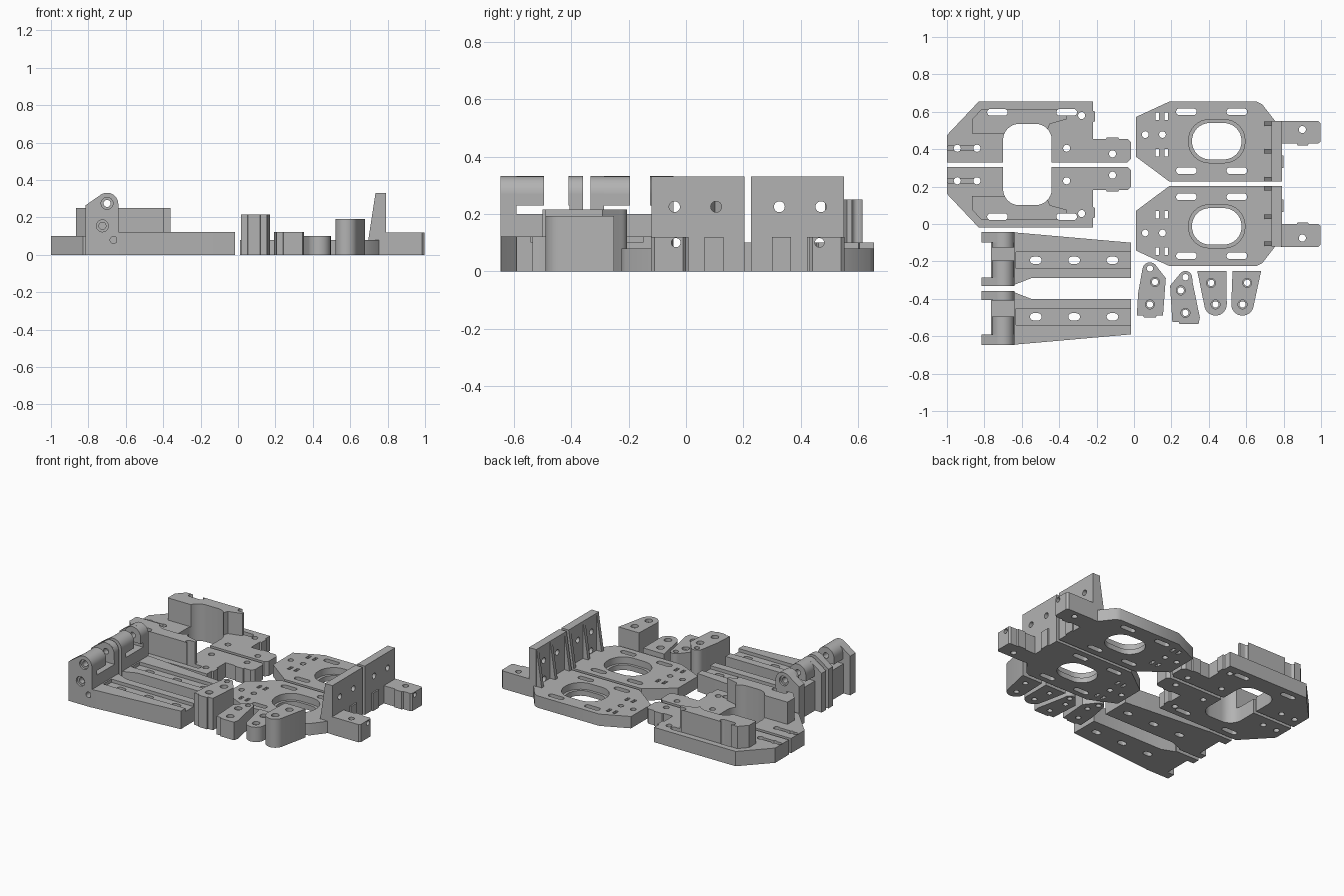
import bpy, bmesh, math

if "Cube" in bpy.data.objects:
    bpy.data.objects.remove(bpy.data.objects["Cube"])

grey = bpy.data.materials.new("light grey")
grey.diffuse_color = (0.45, 0.45, 0.45, 1)
grey.use_nodes = True
grey.node_tree.nodes["Principled BSDF"].inputs["Base Color"].default_value = grey.diffuse_color


def rr(x0, x1, y0, y1, r, n=8):
    """Rounded rectangle outline."""
    pts = []
    for cx, cy, a in ((x1 - r, y1 - r, 0), (x0 + r, y1 - r, 90), (x0 + r, y0 + r, 180), (x1 - r, y0 + r, 270)):
        for i in range(n + 1):
            t = math.radians(a + 90 * i / n)
            pts.append((cx + r * math.cos(t), cy + r * math.sin(t)))
    return pts


def disc(x, y, r):
    return rr(x - r, x + r, y - r, y + r, r, 6)


def slot(x, y, length, w):
    return rr(x - length / 2, x + length / 2, y - w / 2, y + w / 2, w / 2)


def box(x0, x1, y0, y1):
    return [(x0, y0), (x1, y0), (x1, y1), (x0, y1)]


def arc(cx, cy, r, a0, a1, n=12):
    return [(cx + r * math.cos(math.radians(a0 + (a1 - a0) * i / n)),
             cy + r * math.sin(math.radians(a0 + (a1 - a0) * i / n))) for i in range(n + 1)]


def solid(bm, pts, lo, hi, axis):
    """Extrude an outline along an axis into bm."""
    place = {'z': lambda u, v, w: (u, v, w), 'y': lambda u, v, w: (u, w, v), 'x': lambda u, v, w: (w, u, v)}[axis]
    clean = [p for i, p in enumerate(pts) if math.dist(p, pts[i - 1]) > 1e-4]
    a = [bm.verts.new(place(u, v, lo)) for u, v in clean]
    b = [bm.verts.new(place(u, v, hi)) for u, v in clean]
    faces = [bm.faces.new(a), bm.faces.new(b)]
    for i in range(len(a)):
        faces.append(bm.faces.new((a[i - 1], a[i], b[i], b[i - 1])))
    bmesh.ops.recalc_face_normals(bm, faces=faces)


def mesh_object(name, solids):
    bm = bmesh.new()
    for s in solids:
        solid(bm, *s)
    me = bpy.data.meshes.new(name)
    bm.to_mesh(me)
    bm.free()
    ob = bpy.data.objects.new(name, me)
    bpy.context.collection.objects.link(ob)
    return ob


def part(name, pts, lo, hi, axis='z', cuts=()):
    """Extruded part with cutters (outline, lo, hi, axis) subtracted."""
    ob = mesh_object(name, [(pts, lo, hi, axis)])
    ob.data.materials.append(grey)
    bpy.ops.object.select_all(action='DESELECT')
    bpy.context.view_layer.objects.active = ob
    ob.select_set(True)
    if cuts:
        cutter = mesh_object("cutter", cuts)
        cutter.data.materials.append(grey)
        cutter.hide_render = True
        m = ob.modifiers.new("cut", 'BOOLEAN')
        m.operation, m.solver, m.object, m.use_self = 'DIFFERENCE', 'EXACT', cutter, True
        bpy.ops.object.modifier_apply(modifier="cut")
        bpy.data.objects.remove(cutter)
    bpy.ops.object.shade_smooth_by_angle(angle=math.radians(30))
    return ob


def through(*outlines):
    return [(o, -0.1, 0.6, 'z') for o in outlines]


# Clamp plate halves with tall curved walls
for tag, f in (("back", lambda p: p), ("front", lambda p: [(x, 0.636 - y) for x, y in p])):
    bore = f(rr(-0.70, -0.44, 0.10, 0.535, 0.085))
    slots = [f(slot(x, 0.597, 0.11, 0.036)) for x in (-0.73, -0.36)]
    holes = [f(disc(x, y, 0.019)) for x, y in
             ((-0.28, 0.58), (-0.36, 0.405), (-0.115, 0.375), (-0.945, 0.405), (-0.84, 0.405))]
    groove = (f(slot(-0.91, 0.405, 0.18, 0.026)), 0.08, 0.2, 'z')
    part(tag + "_clamp_plate", f([(-1, 0.33), (-1, 0.475), (-0.83, 0.655), (-0.22, 0.655), (-0.22, 0.605),
         (-0.208, 0.60), (-0.208, 0.55), (-0.22, 0.545), (-0.22, 0.455), (-0.15, 0.455), (-0.145, 0.463),
         (-0.085, 0.463), (-0.08, 0.455), (-0.035, 0.455), (-0.015, 0.435), (-0.015, 0.35), (-0.035, 0.33)]),
         0, 0.1, cuts=through(bore, *slots, *holes) + [groove])
    part(tag + "_clamp_wall", f([(-0.865, 0.485), (-0.865, 0.56), (-0.815, 0.615), (-0.36, 0.615),
         (-0.36, 0.56), (-0.45, 0.535), (-0.47, 0.485)]), 0.09, 0.25, cuts=through(bore, *slots))

# Chassis plates with upright mounting walls and side arms
for tag, f in (("back", lambda p: p), ("front", lambda p: [(x, 0.43 - y) for x, y in p])):
    cuts = through(*[f(slot(x, y, 0.11, 0.036)) for x in (0.28, 0.55) for y in (0.6, 0.285)],
                   *[f(disc(x, 0.478, 0.018)) for x in (0.06, 0.152)],
                   *[f(box(x - 0.01, x + 0.01, y - 0.02, y + 0.02)) for x in (0.125, 0.173) for y in (0.575, 0.38)],
                   f(rr(0.31, 0.575, 0.345, 0.54, 0.095)))
    cuts.append((f(rr(0.292, 0.593, 0.327, 0.558, 0.11)), 0.035, 0.2, 'z'))
    part(tag + "_chassis_plate", f([(0.01, 0.36), (0.01, 0.572), (0.19, 0.655), (0.655, 0.655), (0.685, 0.64),
         (0.755, 0.55), (0.755, 0.226), (0.19, 0.226)]), 0, 0.08, cuts=cuts)
    # upright wall with screw holes
    g = lambda p: [(v, z) for _, v, z in [(0, f([(0, y)])[0][1], z) for y, z in p]]
    part(tag + "_mount_wall", g(box(0.226, 0.55, 0, 0.33)), 0.735, 0.79, 'x',
         [(g(disc(y, z, 0.019)), 0.5, 1.2, 'x') for y, z in ((0.325, 0.225), (0.47, 0.225), (0.465, 0.1))])
    # sloping ribs behind the wall
    for i, y in enumerate((0.238, 0.39, 0.535)):
        yc = f([(0, y)])[0][1]
        part(f"{tag}_wall_rib_{i}", [(0.695, 0.07), (0.74, 0.07), (0.74, 0.33), (0.735, 0.33)],
             yc - 0.012, yc + 0.012, 'y')
    # side arm and small locating pad
    part(tag + "_side_arm", f([(0.785, 0.43), (0.87, 0.43), (0.875, 0.421), (0.93, 0.421), (0.935, 0.43),
         (0.985, 0.43), (0.997, 0.44), (0.997, 0.54), (0.985, 0.552), (0.785, 0.552)]), 0, 0.12,
         cuts=through(f(disc(0.9, 0.505, 0.019))) + [(g(disc(0.465, 0.1, 0.016)), 0.6, 1.2, 'x')])
    part(tag + "_locating_pad", f(box(0.785, 0.8, 0.3, 0.365)), 0, 0.12)

# Long tapered hinge brackets
end_profile = [(-0.64, 0), (-0.64, 0.27)] + arc(-0.70, 0.272, 0.06, 0, 125) + [(-0.815, 0.265), (-0.815, 0)]
knuckle = [(-0.64, 0.23), (-0.64, 0.27)] + arc(-0.70, 0.272, 0.06, 0, 180) + [(-0.76, 0.23)]
screws = ((-0.70, 0.275), (-0.725, 0.155), (-0.665, 0.08))
for tag, sgn, knuckles in (("back", 1, ((-0.29, -0.195), (-0.125, -0.095))),
                           ("front", -1, ((-0.6, -0.495), (-0.41, -0.395)))):
    f = (lambda p: p) if sgn > 0 else (lambda p: [(x, -0.69 - y) for x, y in p])
    ch = (f(box(-0.63, 0.1, -0.237, -0.15)), 0.1, 0.3, 'z')
    part(tag + "_bracket_arm", f([(-0.65, -0.325), (-0.64, -0.325), (-0.55, -0.29), (-0.015, -0.29),
         (-0.015, -0.1), (-0.64, -0.045), (-0.65, -0.045)]), 0, 0.122,
         cuts=through(*[f(slot(x, -0.194, 0.062, 0.038)) for x in (-0.525, -0.32, -0.115)]) + [ch])
    for side, y0, y1 in (("outer", -0.10, -0.043), ("inner", -0.332, -0.285)):
        a, b = sorted(f([(0, y0), (0, y1)])[i][1] for i in (0, 1))
        # bores, with wide counterbores on the outward face
        up = f([(0, 1)])[0][1] > 0
        face = b if (side == "outer") == up else a
        cuts = [(disc(x, z, 0.019), a - 0.1, b + 0.1, 'y') for x, z in screws]
        cuts += [(disc(x, z, 0.032), face - 0.015, face + 0.015, 'y') for x, z in screws[:2]]
        part(f"{tag}_hinge_{side}_cheek", end_profile, a, b, 'y', cuts)
    a, b = sorted(f([(0, -0.29), (0, -0.095)])[i][1] for i in (0, 1))
    part(tag + "_hinge_base", box(-0.765, -0.64, 0, 0.2), a, b, 'y')
    for i, (a, b) in enumerate(knuckles):
        part(f"{tag}_hinge_knuckle_{i}", knuckle, a, b, 'y', [(disc(-0.70, 0.275, 0.019), a - 0.1, b + 0.1, 'y')])

# Small spacer blocks
spacers = (
    ("tall_pointed_spacer", 0.215,
     [(0.015, -0.49), (0.05, -0.49), (0.053, -0.5), (0.117, -0.5), (0.12, -0.49), (0.155, -0.49), (0.17, -0.29)]
     + arc(0.085, -0.245, 0.04, 30, 170) + [(0.022, -0.37)],
     ((0.085, -0.238), (0.112, -0.31), (0.085, -0.43))),
    ("low_pointed_spacer", 0.122,
     [(0.205, -0.525), (0.24, -0.525), (0.243, -0.535), (0.345, -0.535), (0.352, -0.5), (0.313, -0.31)]
     + arc(0.275, -0.287, 0.036, 10, 150) + [(0.193, -0.33)],
     ((0.275, -0.285), (0.25, -0.355), (0.275, -0.475))),
    ("low_rounded_spacer", 0.1,
     [(0.495, -0.25), (0.338, -0.25)] + arc(0.436, -0.43, 0.06, 195, 360),
     ((0.412, -0.315), (0.436, -0.43))),
    ("tall_rounded_spacer", 0.193,
     [(0.68, -0.25), (0.527, -0.25)] + arc(0.58, -0.43, 0.06, 180, 345),
     ((0.605, -0.315), (0.58, -0.43))))
for name, h, outline, holes in spacers:
    cuts = through(*[disc(x, y, 0.017) for x, y in holes])
    cuts += [(disc(x, y, 0.024), h - 0.02, h + 0.1, 'z') for x, y in holes[-2:]]
    part(name, outline, 0, h, cuts=cuts)
